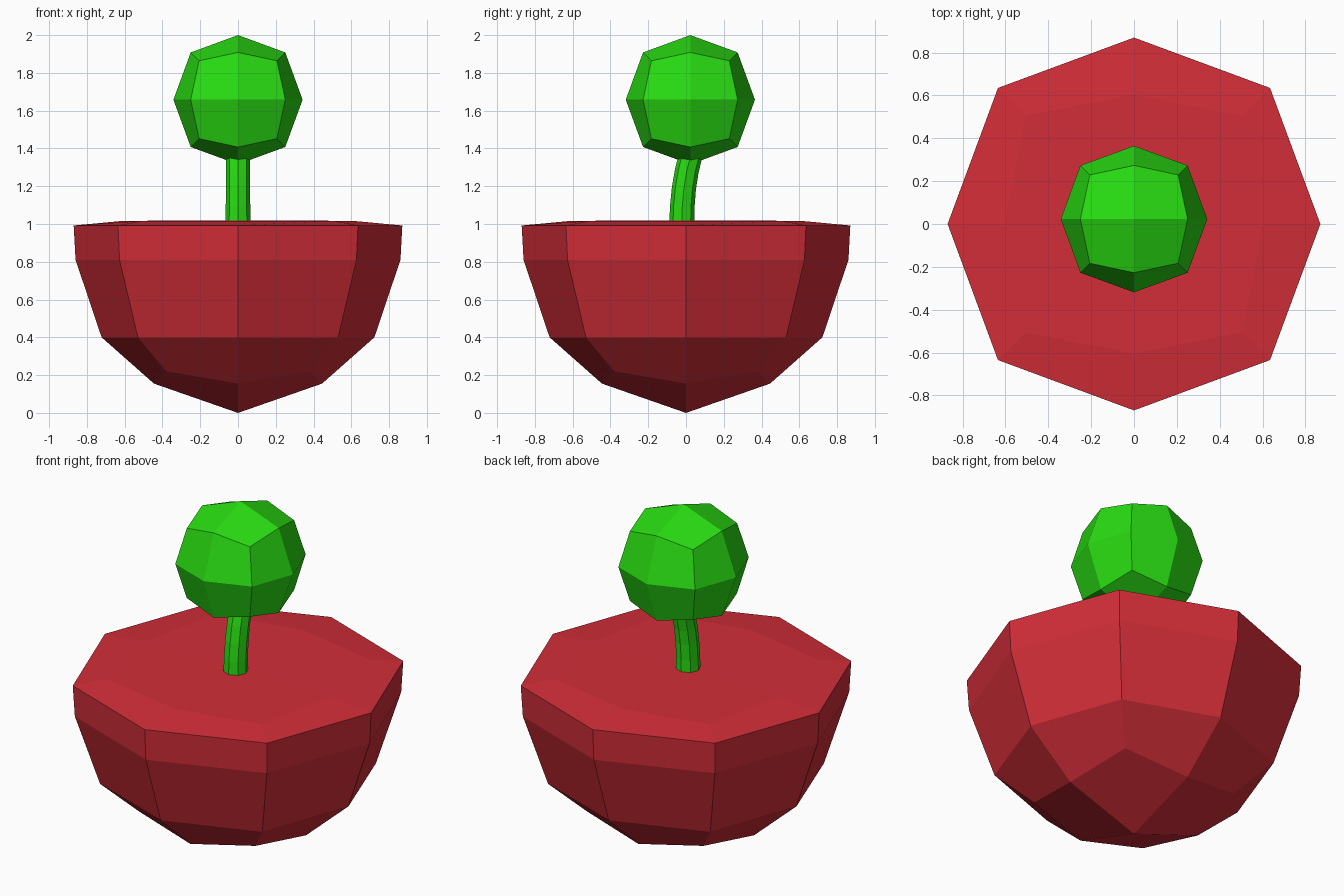
import bpy, bmesh
from math import cos, sin, atan2, pi
from mathutils import Vector

if "Cube" in bpy.data.objects:
    bpy.data.objects.remove(bpy.data.objects["Cube"])


def material(name, rgb):
    m = bpy.data.materials.new(name)
    m.diffuse_color = (*rgb, 1)
    m.use_nodes = True
    m.node_tree.nodes["Principled BSDF"].inputs["Base Color"].default_value = m.diffuse_color
    return m


def finish(name, bm, mat):
    bmesh.ops.recalc_face_normals(bm, faces=bm.faces)
    me = bpy.data.meshes.new(name)
    bm.to_mesh(me)
    bm.free()
    me.materials.append(mat)
    ob = bpy.data.objects.new(name, me)
    bpy.context.collection.objects.link(ob)
    return ob


def bridge(bm, a, b):
    n = len(a)
    for i in range(n):
        j = (i + 1) % n
        bm.faces.new((a[i], a[j], b[j], b[i]))


red = material("red", (0.65, 0.027, 0.04))
green = material("green", (0.022, 0.71, 0.006))

# Bowl: eight-sided rings as (axis reach, axis z, diagonal x=y, diagonal z)
bm = bmesh.new()
profile = [
    (0.445, 0.155, 0.38, 0.22),
    (0.722, 0.40, 0.53, 0.40),
    (0.86, 0.81, 0.627, 0.81),
    (0.87, 0.992, 0.635, 0.992),
    (0.605, 1.017, 0.505, 1.017),
]
rings = []
for axis, za, diag, zd in profile:
    ring = []
    for k in range(8):
        a = k * pi / 4
        r, z = (axis, za) if k % 2 == 0 else (diag * 2 ** 0.5, zd)
        ring.append(bm.verts.new((r * cos(a), r * sin(a), z)))
    rings.append(ring)
for lo, hi in zip(rings, rings[1:]):
    bridge(bm, lo, hi)
# Ends close with four quads around a centre point
for ring, z in ((rings[0], 0.0), (rings[-1], 1.018)):
    centre = bm.verts.new((0, 0, z))
    for k in range(0, 8, 2):
        bm.faces.new((centre, ring[k], ring[k + 1], ring[(k + 2) % 8]))
finish("bowl", bm, red)

# Stem: octagonal tube bending towards the back
bm = bmesh.new()
path = [(-0.022, 1.0), (-0.02, 1.09), (-0.011, 1.19), (0.004, 1.28), (0.026, 1.37)]
rings = []
for i, (y, z) in enumerate(path):
    p, q = path[max(i - 1, 0)], path[min(i + 1, len(path) - 1)]
    tilt = atan2(q[0] - p[0], q[1] - p[1])
    rad = 0.066 - 0.001 * i
    rings.append([bm.verts.new((rad * cos(k * pi / 4),
                                y + rad * sin(k * pi / 4) * cos(tilt),
                                z - rad * sin(k * pi / 4) * sin(tilt)))
                  for k in range(8)])
for lo, hi in zip(rings, rings[1:]):
    bridge(bm, lo, hi)
bm.faces.new(rings[0])
bm.faces.new(rings[-1])
finish("stem", bm, green)

# Ball: cube divided once and rounded
bm = bmesh.new()
bmesh.ops.create_cube(bm, size=2)
bmesh.ops.subdivide_edges(bm, edges=bm.edges[:], cuts=1, use_grid_fill=True)
radius = {1: 0.342, 2: 0.354, 3: 0.357}
for v in bm.verts:
    kind = sum(abs(c) > 0.5 for c in v.co)
    v.co = v.co.normalized() * radius[kind] + Vector((0, 0.023, 1.658))
finish("ball", bm, green)
